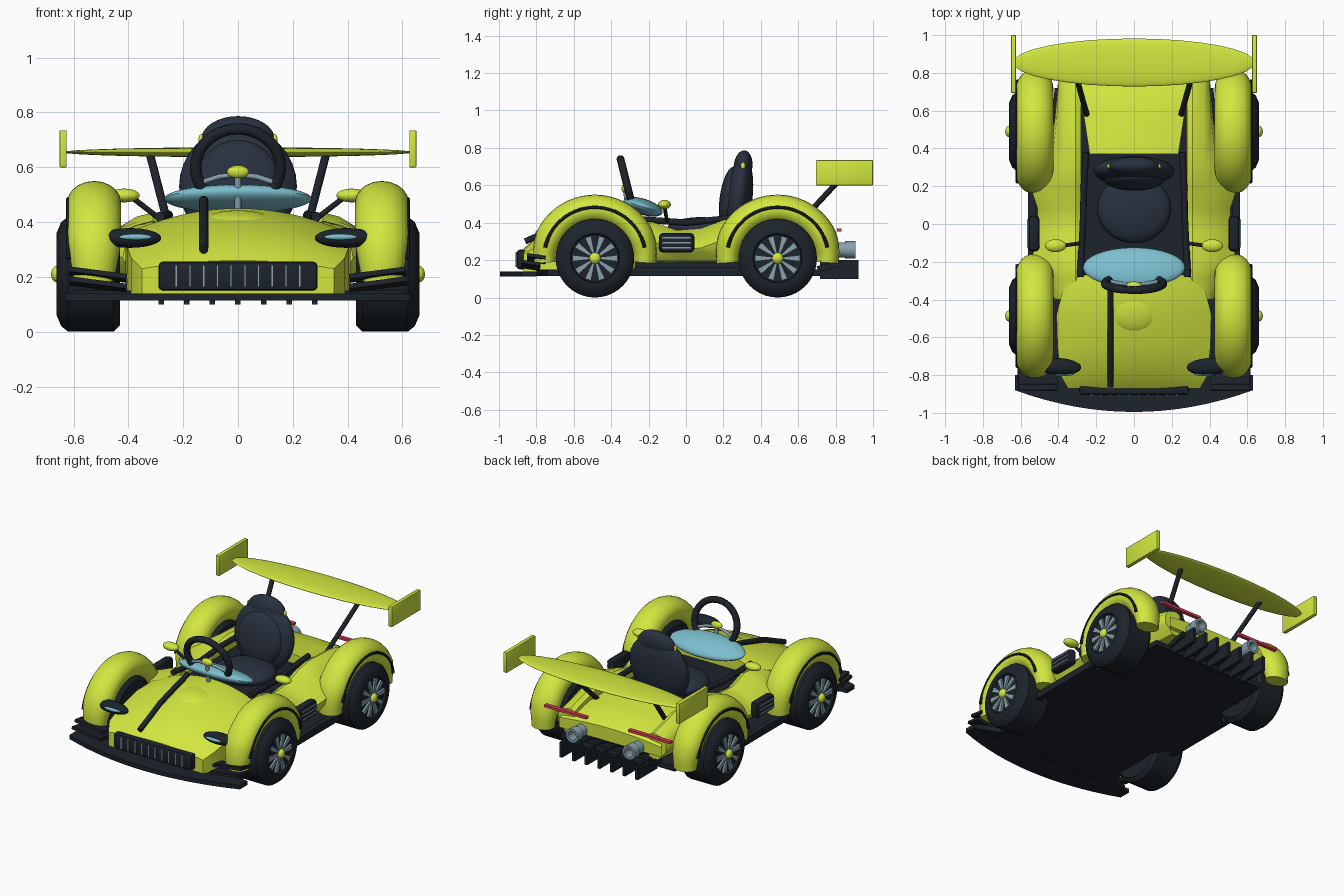
import bpy, bmesh
from math import sin, cos, pi, radians
from mathutils import Vector, Matrix, Euler

if "Cube" in bpy.data.objects:
    bpy.data.objects.remove(bpy.data.objects["Cube"])


def material(name, r, g, b):
    m = bpy.data.materials.new(name)
    m.diffuse_color = (r, g, b, 1)
    m.use_nodes = True
    m.node_tree.nodes["Principled BSDF"].inputs["Base Color"].default_value = m.diffuse_color
    return m


LIME = material("lime", .65, .80, .05)
DARK = material("dark", .012, .017, .024)
NAVY = material("navy", .022, .030, .05)
BLUE = material("glass_blue", .20, .52, .62)
STEEL = material("steel", .25, .36, .42)
RED = material("red", .75, .05, .10)


def finish(name, bm, mat):
    bmesh.ops.recalc_face_normals(bm, faces=bm.faces)
    me = bpy.data.meshes.new(name)
    bm.to_mesh(me)
    bm.free()
    me.materials.append(mat)
    ob = bpy.data.objects.new(name, me)
    bpy.context.collection.objects.link(ob)
    return ob


def ball(name, loc, size, mat, rot=(0, 0, 0)):
    bm = bmesh.new()
    m = Matrix.LocRotScale(Vector(loc), Euler(rot), Vector(size))
    bmesh.ops.create_uvsphere(bm, u_segments=32, v_segments=16, radius=1, matrix=m)
    return finish(name, bm, mat)


def box(name, loc, size, mat, rot=(0, 0, 0), bevel=0):
    bm = bmesh.new()
    m = Matrix.LocRotScale(Vector(loc), Euler(rot), Vector(size))
    bmesh.ops.create_cube(bm, size=1, matrix=m)
    if bevel:
        bmesh.ops.bevel(bm, geom=bm.edges[:], offset=bevel, segments=2, affect='EDGES', profile=.5)
    return finish(name, bm, mat)


def loft(name, rings, mat, closed=False):
    """Skin a list of equal-length point rings."""
    bm = bmesh.new()
    vs = [[bm.verts.new(p) for p in r] for r in rings]
    n = len(vs[0])
    pairs = list(zip(vs, vs[1:])) + ([(vs[-1], vs[0])] if closed else [])
    for a, b in pairs:
        for i in range(n):
            bm.faces.new((a[i], a[(i + 1) % n], b[(i + 1) % n], b[i]))
    if not closed:
        bm.faces.new(vs[0])
        bm.faces.new(vs[-1])
    return finish(name, bm, mat)


def rod(name, pts, r, mat, sides=12):
    """Tube along a path."""
    pts = [Vector(p) for p in pts]
    rings = []
    for i, p in enumerate(pts):
        d = pts[min(i + 1, len(pts) - 1)] - pts[max(i - 1, 0)]
        u = d.cross(Vector((.9, .1, .3))).normalized()
        v = d.cross(u).normalized()
        rings.append([p + r * (cos(2 * pi * k / sides) * u + sin(2 * pi * k / sides) * v) for k in range(sides)])
    return loft(name, rings, mat)


def prism(name, outline, z0, z1, mat):
    return loft(name, [[(x, y, z) for x, y in outline] for z in (z0, z1)], mat)


def dome(y, hw, zb, ze, zt):
    """Body cross-section with a crowned top."""
    top = [(hw * k / 8, y, ze + (zt - ze) * (1 - (k / 8) ** 2)) for k in range(8, -9, -1)]
    return [(hw, y, zb)] + top + [(-hw, y, zb)]


# Floor, splitter and cockpit tub
half = [(.60, -.80), (.46, -.74), (.46, -.28), (.54, -.22), (.54, .22), (.46, .28), (.42, .72)]
prism("floor", half + [(-x, y) for x, y in reversed(half)], .115, .15, DARK)
lip = [(.63 * k / 8, -.995 + .115 * (k / 8) ** 2) for k in range(-8, 9)]
prism("splitter", [(-.63, -.80)] + lip + [(.63, -.80)], .113, .14, DARK)
box("cockpit_tub", (0, .18, .24), (.56, 1.0, .22), DARK)

# Hood, scoop and rear deck
loft("hood", [dome(-.87, .35, .14, .23, .26), dome(-.80, .39, .14, .27, .32), dome(-.65, .405, .14, .31, .385),
              dome(-.48, .41, .14, .345, .43), dome(-.36, .38, .14, .37, .45), dome(-.27, .30, .14, .39, .45)], LIME)
ball("hood_scoop", (0, -.47, .40), (.13, .11, .04), LIME, (.15, 0, 0))
loft("rear_deck", [dome(.37, .235, .20, .40, .42), dome(.60, .27, .20, .37, .39), dome(.74, .33, .21, .33, .355),
                   dome(.80, .38, .23, .295, .32)], LIME)
rod("hood_pipe", [(-.125, -.35, .48), (-.125, -.48, .445), (-.125, -.65, .395), (-.125, -.78, .335),
                  (-.125, -.86, .30)], .017, DARK)

# Grille with vertical slats
box("grille", (0, -.88, .203), (.58, .05, .105), DARK, bevel=.015)
for i in range(10):
    box("grille_slat", (-.225 + .05 * i, -.905, .203), (.008, .012, .08), STEEL)

# Seat
ball("seat_cushion", (0, .08, .37), (.195, .18, .06), NAVY)
ball("seat_back", (0, .28, .53), (.215, .075, .22), NAVY, (-.13, 0, 0))
ball("seat_pad", (0, .235, .53), (.16, .055, .17), NAVY, (-.13, 0, 0))
ball("headrest", (0, .305, .70), (.135, .05, .087), NAVY, (-.1, 0, 0))

# Dash cowl and horseshoe steering wheel
ball("dash_cowl", (0, -.23, .485), (.27, .11, .043), BLUE, (-.3, 0, 0))
arc = [radians(-32 + 244 * k / 28) for k in range(29)]
rod("steering_wheel", [(.155 * cos(a), -.315 - .035 * sin(a), .60 + .14 * sin(a)) for a in arc], .021, DARK)
rod("steering_spokes", [(-.145, -.30, .54), (-.07, -.315, .565), (0, -.32, .575), (.07, -.315, .565),
                        (.145, -.30, .54)], .01, STEEL)
rod("steering_column", [(0, -.325, .58), (0, -.31, .44)], .012, STEEL)
ball("steering_hub", (0, -.325, .583), (.04, .02, .024), LIME)

# Rear wing
ball("wing", (0, .855, .655), (.64, .127, .018), LIME)

# Rear diffuser
box("diffuser_plate", (0, .77, .17), (.62, .14, .03), DARK, (.25, 0, 0))
for i in range(7):
    box("diffuser_fin", (-.28 + .0933 * i, .82, .15), (.02, .205, .10), DARK)

# Everything that is mirrored left and right
for s in (-1, 1):
    # Sculpted side body: y, outer x, top z
    stations = [(-.40, .42, .37), (-.28, .48, .39), (-.18, .54, .40), (-.05, .51, .355), (.08, .51, .365),
                (.20, .55, .41), (.32, .47, .43), (.55, .42, .42), (.78, .40, .36)]
    rings = []
    for y, xo, zt in stations:
        rings.append([(s * x, y, z) for x, z in
                      ((.27, .19), (.28, zt - .01), (.31, zt + .005), (.37, zt - .01), (.5 * xo + .2, zt - .05),
                       (xo, zt - .10), (xo - .01, .25), (xo - .06, .195))])
    loft("side_body", rings, LIME)
    rod("cockpit_rail", [(s * .285, -.28, .42), (s * .27, 0, .40), (s * .265, .2, .42), (s * .255, .38, .425)], .018, DARK)
    box("side_skirt", (s * .54, 0, .138), (.04, .56, .046), DARK)

    # Side vent
    box("side_vent", (s * .53, -.05, .293), (.06, .19, .105), DARK, bevel=.022)
    for k in (-1, 0, 1):
        box("vent_slat", (s * .56, -.05, .293 + .027 * k), (.012, .15, .009), STEEL)

    # Wheels and fenders
    for y0, end in ((-.487, "front"), (.49, "rear")):
        prof = [(.43, .10), (.43, .185), (.455, .21), (.62, .21), (.645, .19), (.662, .15), (.66, .132), (.645, .126),
                (.645, .01)]
        loft(end + "_tyre", [[(s * x, y0 + r * cos(a), .21 + r * sin(a)) for x, r in prof]
                             for a in (2 * pi * k / 40 for k in range(40))], DARK, True)
        for k in range(10):
            a = 2 * pi * k / 10
            pts = [(.025, -.006), (.12, -.017), (.12, .017), (.025, .006)]
            loft(end + "_spoke", [[(s * x, y0 + u * cos(a) - v * sin(a), .21 + u * sin(a) + v * cos(a))
                                   for u, v in pts] for x in (.64, .658)], STEEL)
        ball(end + "_hub", (s * .66, y0, .21), (.022, .03, .03), LIME)
        rings = []
        for k in range(33):
            a = radians(-4 + 188 * k / 32)
            t = .78 + .22 * min(1, max(0, sin(a)) * 2.2)
            rings.append([(s * (.525 + .098 * t * cos(b)), y0 + (.267 + .078 * t * sin(b)) * cos(a),
                           .205 + (.267 + .078 * t * sin(b)) * sin(a)) for b in (2 * pi * j / 20 for j in range(20))])
        loft(end + "_fender", rings, LIME)
        rod(end + "_arch_trim", [(s * .618, y0 + .272 * cos(a), .21 + .272 * sin(a)) for a in
                                 (radians(12 + 156 * k / 28) for k in range(29))], .01, DARK, 8)

    # Headlights, front canards
    ball("headlight", (s * .395, -.755, .342), (.115, .045, .036), DARK, (0, 0, s * .05))
    ball("headlight_lens", (s * .375, -.79, .345), (.06, .016, .012), BLUE)
    for k in range(2):
        box("canard", (s * .51, -.83 + .03 * k, .172 + .036 * k), (.21, .10, .018), DARK, (-.15, -s * .13, 0))

    # Mirrors, headrest accents
    ball("mirror", (s * .415, -.115, .497), (.056, .034, .025), LIME)
    rod("mirror_stalk", [(s * .38, -.115, .485), (s * .27, -.10, .40)], .01, DARK)
    ball("headrest_accent", (s * .134, .305, .70), (.01, .012, .022), LIME)

    # Wing struts and endplates
    rod("wing_strut", [(s * .25, .58, .37), (s * .322, .84, .65)], .015, DARK)
    box("wing_endplate", (s * .638, .847, .667), (.026, .305, .135), LIME, bevel=.004)

    # Tail lights and exhausts
    box("tail_light", (s * .31, .82, .36), (.31, .025, .016), RED)
    tube = [(.76, .04), (.85, .04), (.85, .046), (.905, .046), (.905, .03), (.78, .03)]
    loft("exhaust", [[(s * .21 + r * cos(a), y, .255 + r * sin(a)) for y, r in tube]
                     for a in (2 * pi * k / 24 for k in range(24))], STEEL, True)

# Smooth shading with sharp edges kept
bpy.ops.object.select_all(action='SELECT')
bpy.context.view_layer.objects.active = bpy.context.selected_objects[0]
bpy.ops.object.shade_smooth_by_angle(angle=radians(38))
